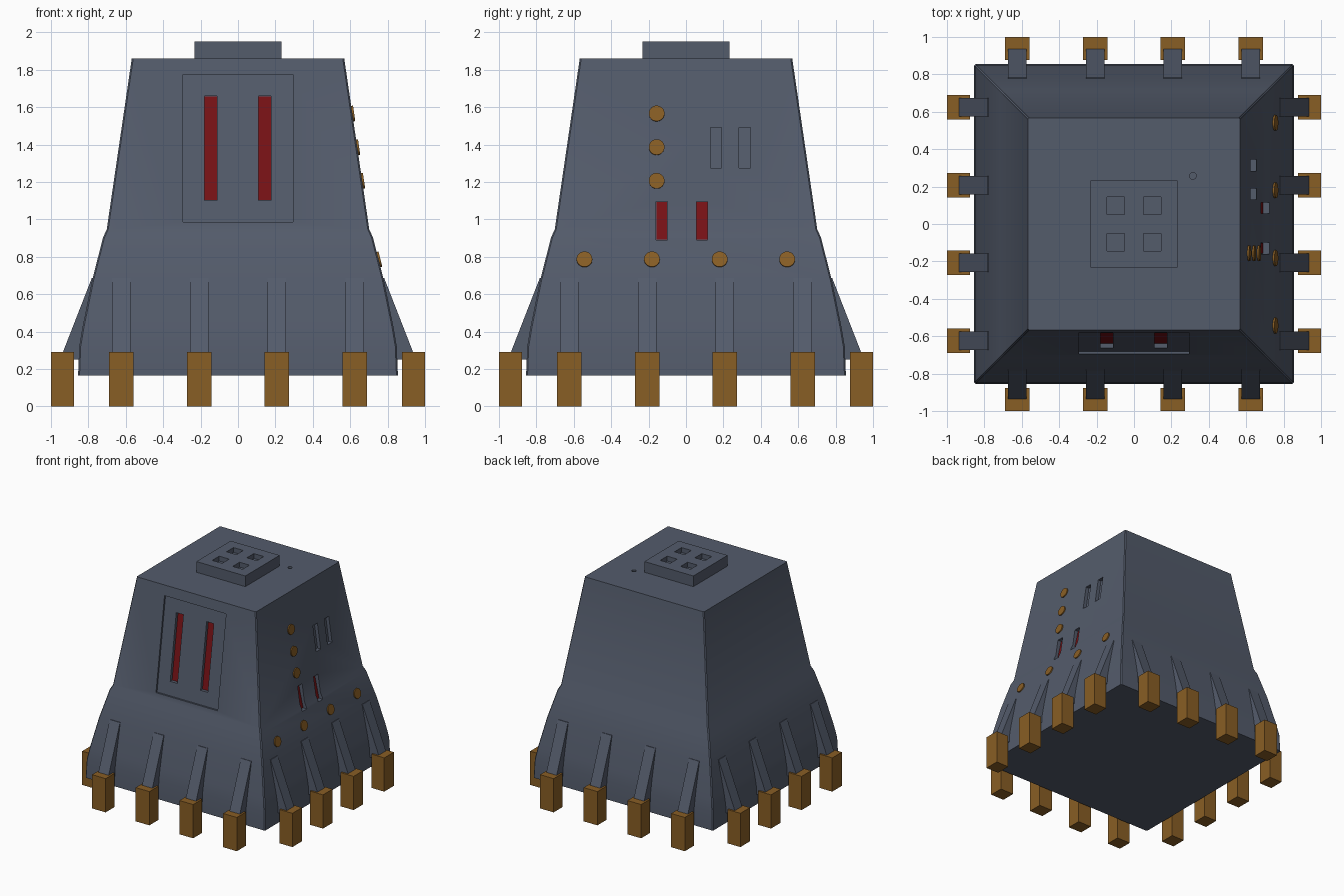
import bpy, bmesh, math
from mathutils import Matrix

if "Cube" in bpy.data.objects:
    bpy.data.objects.remove(bpy.data.objects["Cube"])


def material(name, rgb):
    m = bpy.data.materials.new(name)
    m.diffuse_color = (*rgb, 1)
    m.use_nodes = True
    m.node_tree.nodes["Principled BSDF"].inputs["Base Color"].default_value = m.diffuse_color
    return m


GREY = material("slate_grey", (0.088, 0.106, 0.148))
BROWN = material("ochre_brown", (0.25, 0.112, 0.018))
RED = material("dark_red", (0.19, 0.006, 0.008))

# Half width of the hull against height
PROFILE = [(0.165, 0.855), (0.32, 0.849), (0.42, 0.832), (0.674, 0.78),
           (0.905, 0.721), (0.945, 0.702), (1.86, 0.568)]
RIGHT, BACK, LEFT, FRONT = 0, 90, 180, -90


def surf(z):
    for (z0, r0), (z1, r1) in zip(PROFILE, PROFILE[1:]):
        if z <= z1:
            return r0 + (r1 - r0) * (z - z0) / (z1 - z0)
    return PROFILE[-1][1]


def finish(bm, name, mat, side=0):
    """Turn a bmesh, made facing +x, towards its side and store it."""
    bm.transform(Matrix.Rotation(math.radians(side), 4, 'Z'))
    bmesh.ops.recalc_face_normals(bm, faces=bm.faces)
    me = bpy.data.meshes.new(name)
    bm.to_mesh(me)
    bm.free()
    me.materials.append(mat)
    ob = bpy.data.objects.new(name, me)
    bpy.context.collection.objects.link(ob)
    return ob


def extrude_profile(name, pts, u0, u1, mat, side=0):
    """Extrude an (outward, height) outline sideways from u0 to u1."""
    bm = bmesh.new()
    a = [bm.verts.new((r, u0, z)) for r, z in pts]
    b = [bm.verts.new((r, u1, z)) for r, z in pts]
    bm.faces.new(a)
    bm.faces.new(b)
    n = len(pts)
    for i in range(n):
        j = (i + 1) % n
        bm.faces.new((a[i], a[j], b[j], b[i]))
    return finish(bm, name, mat, side)


def box(name, x, y, z, mat, side=0):
    return extrude_profile(name, [(x[0], z[0]), (x[1], z[0]), (x[1], z[1]), (x[0], z[1])],
                           y[0], y[1], mat, side)


def slab(name, u, z, deep, out, mat, side):
    """Box that follows the slope, from deep inside the surface to out beyond it."""
    a, b = surf(z[0]), surf(z[1])
    return extrude_profile(name, [(a - deep, z[0]), (a + out, z[0]),
                                  (b + out, z[1]), (b - deep, z[1])], u[0], u[1], mat, side)


def disc(name, u, z, radius, mat, side):
    slope = math.atan2(surf(z - 0.05) - surf(z + 0.05), 0.1)
    bm = bmesh.new()
    bmesh.ops.create_cone(bm, cap_ends=True, segments=32, radius1=radius,
                          radius2=radius, depth=0.02)
    bm.transform(Matrix.Translation((surf(z), u, z))
                 @ Matrix.Rotation(math.pi / 2 - slope, 4, 'Y'))
    return finish(bm, name, mat, side)


def carve(ob, cutter):
    mod = ob.modifiers.new("cut", 'BOOLEAN')
    mod.operation, mod.solver, mod.object = 'DIFFERENCE', 'EXACT', cutter
    bpy.context.view_layer.objects.active = ob
    bpy.ops.object.modifier_apply(modifier=mod.name)
    bpy.data.objects.remove(cutter)


# Hull: stacked square sections with a fine corner chamfer
bm = bmesh.new()
rings = []
for z, r in PROFILE:
    c = r - 0.008
    rings.append([bm.verts.new((x, y, z)) for x, y in
                  ((r, -c), (r, c), (c, r), (-c, r), (-r, c), (-r, -c), (-c, -r), (c, -r))])
for a, b in zip(rings, rings[1:]):
    for i in range(8):
        j = (i + 1) % 8
        bm.faces.new((a[i], a[j], b[j], b[i]))
bm.faces.new(rings[0])
bm.faces.new(rings[-1])
hull = finish(bm, "hull", GREY)

# Front recessed panel with two red slots
carve(hull, slab("panel_cutter", (-0.293, 0.293), (0.985, 1.775), 0.015, 0.05, GREY, FRONT))
for i, u in enumerate((-0.146, 0.143)):
    carve(hull, slab("slot_cutter", (u - 0.034, u + 0.034), (1.10, 1.66), 0.045, 0.05, GREY, FRONT))
    slab(f"front_red_slot_{i}", (u - 0.033, u + 0.033), (1.102, 1.658), 0.047, -0.039, RED, FRONT)

# Right side slots: plain pair above, red pair below
for u in (0.16, 0.314):
    carve(hull, slab("vent_cutter", (u - 0.03, u + 0.03), (1.275, 1.49), 0.03, 0.05, GREY, RIGHT))
for i, u in enumerate((-0.13, 0.086)):
    carve(hull, slab("slot_cutter", (u - 0.03, u + 0.03), (0.89, 1.095), 0.04, 0.05, GREY, RIGHT))
    slab(f"side_red_slot_{i}", (u - 0.029, u + 0.029), (0.892, 1.093), 0.043, -0.034, RED, RIGHT)

# Small round hole in the roof
bm = bmesh.new()
bmesh.ops.create_cone(bm, cap_ends=True, segments=16, radius1=0.018, radius2=0.018,
                      depth=0.06, matrix=Matrix.Translation((0.315, 0.257, 1.87)))
carve(hull, finish(bm, "hole_cutter", GREY))

# Round side lights
spots = [(-0.157, z) for z in (1.565, 1.385, 1.205)]
spots += [(u, 0.785) for u in (-0.543, -0.182, 0.18, 0.541)]
for i, (u, z) in enumerate(spots):
    disc(f"side_light_{i}", u, z, 0.042, BROWN, RIGHT)

# Roof hatch with four square pockets
hatch = box("roof_hatch", (-0.233, 0.233), (-0.233, 0.233), (1.855, 1.952), GREY)
for x in (-0.097, 0.097):
    for y in (-0.097, 0.097):
        carve(hatch, box("pocket_cutter", (x - 0.047, x + 0.047), (y - 0.047, y + 0.047),
                         (1.91, 2.0), GREY))

# Feet and sloping struts, four on each side
STRUT = [(0.74, 0.685), (0.782, 0.685), (0.94, 0.28), (0.94, 0.25), (0.80, 0.25)]
for side, word in ((RIGHT, "right"), (BACK, "back"), (LEFT, "left"), (FRONT, "front")):
    for i, u in enumerate((-0.624, -0.208, 0.208, 0.624)):
        box(f"{word}_foot_{i}", (0.877, 1.0), (u - 0.065, u + 0.065), (0, 0.29), BROWN, side)
        extrude_profile(f"{word}_strut_{i}", STRUT, u - 0.049, u + 0.049, GREY, side)

# Soft shading along the gently curved hull
bpy.ops.object.select_all(action='DESELECT')
hull.select_set(True)
bpy.context.view_layer.objects.active = hull
bpy.ops.object.shade_smooth_by_angle(angle=math.radians(25))
